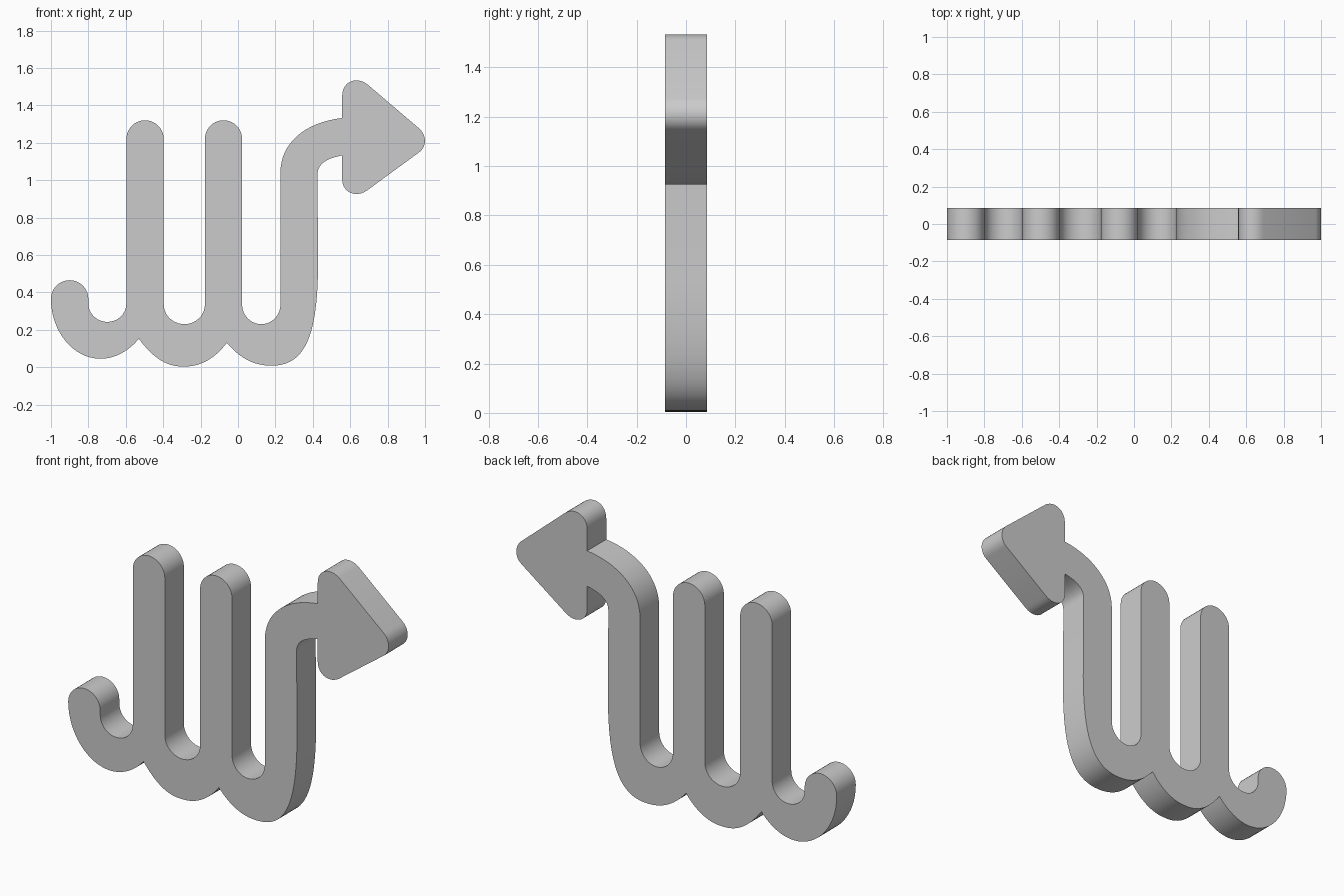
import bpy, bmesh, math
from mathutils import Vector
from mathutils.geometry import interpolate_bezier

if "Cube" in bpy.data.objects:
    bpy.data.objects.remove(bpy.data.objects["Cube"])

HALF_DEPTH = 0.085
grey = bpy.data.materials.new("plain grey")
grey.diffuse_color = (0.6, 0.6, 0.6, 1)
grey.use_nodes = True
grey.node_tree.nodes["Principled BSDF"].inputs["Base Color"].default_value = grey.diffuse_color

outline = [Vector((-1.0, 0.365))]


def line(x, z):
    outline.append(Vector((x, z)))


def curve(x1, z1, x2, z2, x, z, steps=12):
    """Continue the outline with a cubic curve."""
    pts = interpolate_bezier(outline[-1], Vector((x1, z1)), Vector((x2, z2)),
                             Vector((x, z)), steps + 1)
    outline.extend(Vector((p[0], p[1])) for p in pts[1:])


def half_round(x, height, steps=20):
    """Half ellipse to x at the same z; positive height is a cap, negative a valley."""
    a = outline[-1].copy()
    r = (x - a.x) / 2
    for i in range(1, steps + 1):
        t = math.pi * i / steps
        outline.append(Vector((a.x + r - r * math.cos(t), a.y + height * math.sin(t))))


# hook tip, then two upright prongs with rounded valleys between
half_round(-0.8, 0.1)
line(-0.8, 0.34)
half_round(-0.597, -0.098)
for left, right, next_left in ((-0.597, -0.397, -0.177), (-0.177, 0.022, 0.227)):
    line(left, 1.22)
    half_round(right, 0.1)
    line(right, 0.335)
    half_round(next_left, -0.105)

# tall stem bending to the right
line(0.227, 1.04)
curve(0.227, 1.2, 0.36, 1.31, 0.557, 1.332, 16)

# arrow head with rounded corners
line(0.557, 1.45)
curve(0.557, 1.53, 0.635, 1.556, 0.692, 1.512)
line(0.97, 1.275)
curve(1.009, 1.24, 1.009, 1.18, 0.97, 1.15)
line(0.69, 0.945)
curve(0.635, 0.905, 0.557, 0.93, 0.557, 1.005)
line(0.557, 1.132)

# underside of the bend and outer side of the stem
curve(0.48, 1.118, 0.425, 1.09, 0.425, 1.03)
line(0.428, 0.54)
curve(0.425, 0.17, 0.36, 0.008, 0.18, 0.008, 20)

# scalloped underside back to the hook
curve(0.08, 0.008, 0.01, 0.05, -0.06, 0.13)
curve(-0.12, 0.05, -0.2, 0.0, -0.29, 0.004)
curve(-0.38, 0.0, -0.455, 0.05, -0.53, 0.152)
curve(-0.585, 0.085, -0.66, 0.045, -0.735, 0.045)
curve(-0.88, 0.045, -1.0, 0.19, -1.0, 0.365, 16)
outline.pop()

# extrude the outline into a flat slab
bm = bmesh.new()
face = bm.faces.new([bm.verts.new((p.x, -HALF_DEPTH, p.y)) for p in outline])
extruded = bmesh.ops.extrude_face_region(bm, geom=[face])
bmesh.ops.translate(bm, vec=(0, 2 * HALF_DEPTH, 0),
                    verts=[v for v in extruded["geom"] if isinstance(v, bmesh.types.BMVert)])
caps = [f for f in bm.faces if len(f.verts) > 4]
bmesh.ops.triangulate(bm, faces=caps)
bmesh.ops.recalc_face_normals(bm, faces=bm.faces)
mesh = bpy.data.meshes.new("pronged_arrow")
bm.to_mesh(mesh)
bm.free()
mesh.materials.append(grey)
slab = bpy.data.objects.new("pronged_arrow", mesh)
bpy.context.collection.objects.link(slab)
bpy.context.view_layer.objects.active = slab
slab.select_set(True)
bpy.ops.object.shade_smooth_by_angle(angle=math.radians(30))
